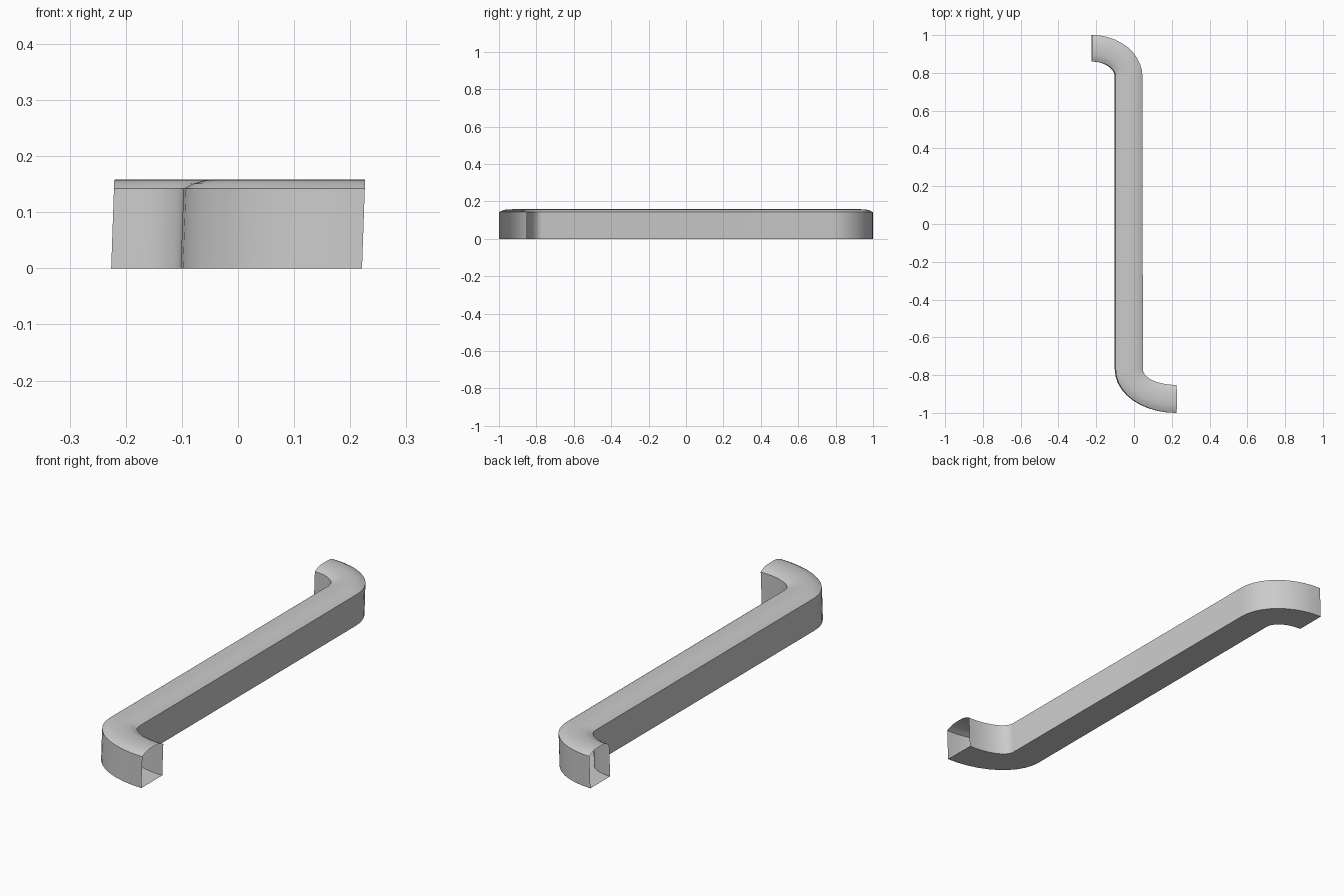
import bpy, bmesh
from math import sin, cos, pi, radians

if "Cube" in bpy.data.objects:
    bpy.data.objects.remove(bpy.data.objects["Cube"])

# Cross-section of the hollow handle: (position across 0..1, height)
PROFILE = [(0, 0), (0, 0.142), (0.12, 0.151), (0.27, 0.157), (0.5, 0.158),
           (0.73, 0.157), (0.88, 0.151), (1, 0.142), (1, 0)]
SHEAR = 0.035   # slight lean along x
STEPS = 10


def bend(cx, cy, rx, ry, sx, sy):
    """Quarter ellipse from the straight run (t=0) to the open end (t=1)."""
    return [(cx + sx * rx * cos(i / STEPS * pi / 2),
             cy + sy * ry * sin(i / STEPS * pi / 2)) for i in range(STEPS + 1)]


# Left and right edges of the S-shaped path, from the lower to the upper end
left = bend(0.221, -0.77, 0.323, 0.23, -1, -1)[::-1] + bend(-0.226, 0.78, 0.124, 0.08, 1, 1)
right = bend(0.221, -0.77, 0.179, 0.082, -1, -1)[::-1] + bend(-0.226, 0.78, 0.266, 0.22, 1, 1)

# Sweep the section between the two edges, leaving both ends open
bm = bmesh.new()
rings = []
for (lx, ly), (rx, ry) in zip(left, right):
    rings.append([bm.verts.new((lx + (rx - lx) * u + SHEAR * z, ly + (ry - ly) * u, z))
                  for u, z in PROFILE])
n = len(PROFILE)
for a, b in zip(rings, rings[1:]):
    for i in range(n):
        j = (i + 1) % n
        bm.faces.new((a[i], b[i], b[j], a[j]))
bm.normal_update()
# Orient outward: the underside must face down
low = min(bm.faces, key=lambda f: f.calc_center_median().z)
if low.normal.z > 0:
    bmesh.ops.reverse_faces(bm, faces=bm.faces[:])

mesh = bpy.data.meshes.new("handle_bar")
bm.to_mesh(mesh)
bm.free()
handle = bpy.data.objects.new("handle_bar", mesh)
bpy.context.collection.objects.link(handle)
bpy.context.view_layer.objects.active = handle
handle.select_set(True)
bpy.ops.object.shade_smooth_by_angle(angle=radians(35))
